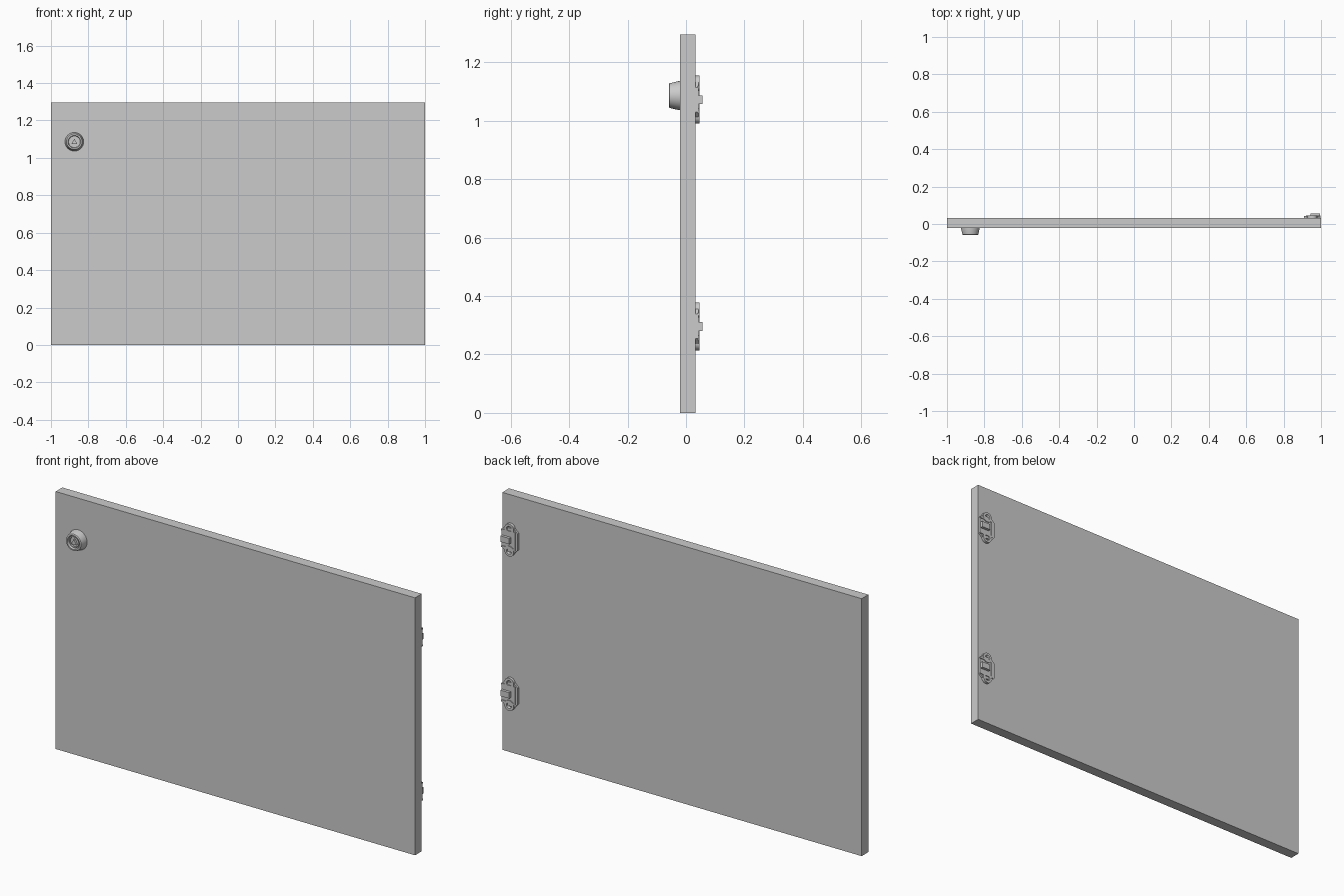
import bpy, bmesh, math
from math import sin, cos, pi

if "Cube" in bpy.data.objects:
    bpy.data.objects.remove(bpy.data.objects["Cube"])


def finish(name, bm, smooth=False):
    bmesh.ops.recalc_face_normals(bm, faces=bm.faces)
    me = bpy.data.meshes.new(name)
    bm.to_mesh(me)
    bm.free()
    ob = bpy.data.objects.new(name, me)
    bpy.context.collection.objects.link(ob)
    if smooth:
        bpy.ops.object.select_all(action='DESELECT')
        ob.select_set(True)
        bpy.context.view_layer.objects.active = ob
        bpy.ops.object.shade_smooth_by_angle(angle=math.radians(30))
    return ob


def prism(name, outline, y0, y1):
    """Extrude an x-z outline from y0 to y1."""
    bm = bmesh.new()
    f = bm.faces.new([bm.verts.new((x, y0, z)) for x, z in outline])
    r = bmesh.ops.extrude_face_region(bm, geom=[f])
    for v in r['geom']:
        if isinstance(v, bmesh.types.BMVert):
            v.co.y = y1
    return finish(name, bm)


def rect(x0, x1, z0, z1):
    return [(x0, z0), (x1, z0), (x1, z1), (x0, z1)]


def lathe(name, x, z, profile, n=32):
    """Revolve (radius, y) points about an axis along y."""
    bm = bmesh.new()
    rings = [[bm.verts.new((x + r * cos(2 * pi * i / n), y, z + r * sin(2 * pi * i / n)))
              for i in range(n)] for r, y in profile]
    for a, b in zip(rings, rings[1:]):
        for i in range(n):
            j = (i + 1) % n
            bm.faces.new((a[i], a[j], b[j], b[i]))
    bm.faces.new(rings[0])
    bm.faces.new(rings[-1])
    return finish(name, bm, True)


BACK = 0.032

# Door panel
prism("door_panel", rect(-1, 1, 0, 1.295), -0.021, BACK)

# Tapered lock with recessed face and triangular key post
KX, KZ = -0.875, 1.086
lathe("lock_body", KX, KZ, [(0.050, -0.020), (0.050, -0.023), (0.042, -0.057), (0.039, -0.059),
                            (0.034, -0.059), (0.031, -0.050), (0.027, -0.050),
                            (0.027, -0.054), (0.025, -0.054), (0.025, -0.046)])
prism("lock_triangle", [(KX + 0.018 * cos(a), KZ - 0.002 + 0.018 * sin(a))
                        for a in (pi / 2, pi * 7 / 6, pi * 11 / 6)], -0.045, -0.056)

# Two hinges on the back edge
for tag, z in (("upper", 1.072), ("lower", 0.296)):
    # Chamfered base plate
    c, h, x0, x1 = 0.018, 0.060, 0.908, 0.998
    plate = [(x0 + c, z - h), (x1 - c, z - h), (x1, z - h + c), (x1, z + h - c),
             (x1 - c, z + h), (x0 + c, z + h), (x0, z + h - c), (x0, z - h + c)]
    prism(tag + "_hinge_plate", plate, BACK - 0.002, 0.042)
    # Raised frame around the knuckle
    for i, r in enumerate((rect(0.920, 0.928, z - 0.046, z + 0.046),
                           rect(0.928, 0.997, z + 0.038, z + 0.046),
                           rect(0.928, 0.997, z - 0.046, z - 0.038))):
        prism(f"{tag}_hinge_frame_{i}", r, 0.040, 0.046)
    # Knuckle block
    prism(tag + "_hinge_knuckle", rect(0.945, 0.994, z - 0.015, z + 0.015), 0.040, 0.056)
    # Screw bosses at both ends
    for end, s in (("top", 1), ("bottom", -1)):
        lathe(f"{tag}_hinge_boss_{end}", 0.953, z + s * 0.056,
              [(0.026, BACK - 0.002), (0.026, 0.046), (0.014, 0.046), (0.010, 0.036)], 24)
